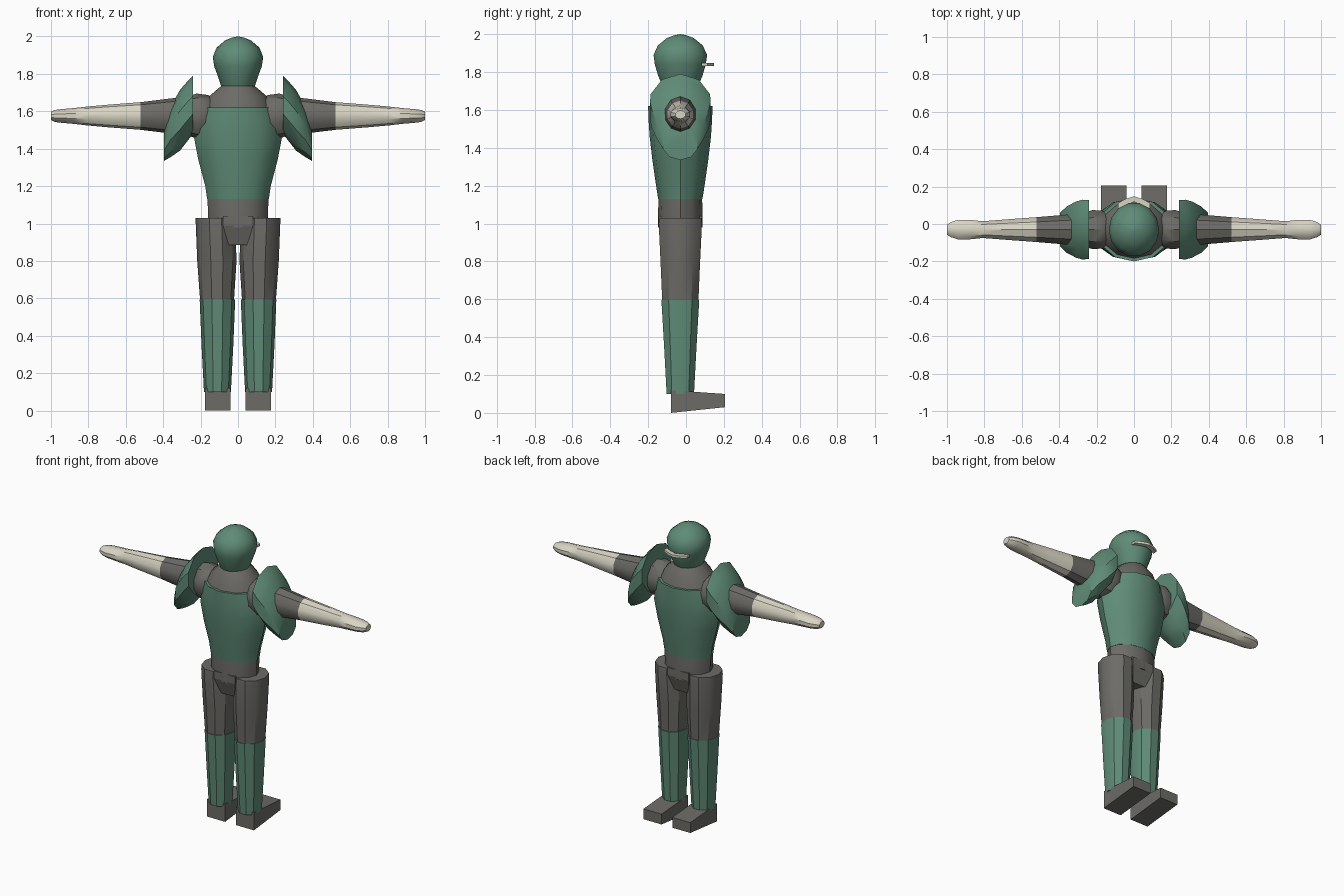
import bpy
import bmesh
from math import cos, sin, pi, radians, sqrt

cube = bpy.data.objects.get("Cube")
if cube:
    bpy.data.objects.remove(cube, do_unlink=True)


def material(name, color):
    m = bpy.data.materials.new(name)
    m.use_nodes = True
    m.diffuse_color = (*color, 1)
    m.node_tree.nodes["Principled BSDF"].inputs["Base Color"].default_value = (*color, 1)
    return m


GREEN = material("armour_green", (0.115, 0.26, 0.185))
GREY = material("suit_grey", (0.15, 0.147, 0.135))
CREAM = material("cream", (0.69, 0.66, 0.55))
CY = -0.03       # depth of the body's centre line
ARM_Z = 1.575    # height of the arm's centre line


def finish(name, bm, mat, smooth=35):
    bmesh.ops.recalc_face_normals(bm, faces=bm.faces)
    mesh = bpy.data.meshes.new(name)
    bm.to_mesh(mesh)
    bm.free()
    obj = bpy.data.objects.new(name, mesh)
    bpy.context.collection.objects.link(obj)
    mesh.materials.append(mat)
    if smooth:
        bpy.ops.object.select_all(action='DESELECT')
        obj.select_set(True)
        bpy.context.view_layer.objects.active = obj
        bpy.ops.object.shade_smooth_by_angle(angle=radians(smooth))
    return obj


def loft(name, mat, rings, axis="Z", n=12, phase=0.0, smooth=35):
    """Skin elliptical rings (along, centre_a, centre_b, radius_a, radius_b)."""
    bm = bmesh.new()
    loops = []
    for t, a, b, ra, rb in rings:
        loop = []
        for i in range(n):
            ang = phase + 2 * pi * i / n
            u, v = a + ra * cos(ang), b + rb * sin(ang)
            loop.append(bm.verts.new((u, v, t) if axis == "Z" else (t, u, v)))
        loops.append(loop)
    for lo, hi in zip(loops, loops[1:]):
        for i in range(n):
            j = (i + 1) % n
            bm.faces.new((lo[i], lo[j], hi[j], hi[i]))
    bm.faces.new(loops[0])
    bm.faces.new(loops[-1])
    return finish(name, bm, mat, smooth)


def body(name, mat, rows, **kw):
    """Loft around the body's centre line from (height, half width, half depth)."""
    return loft(name, mat, [(z, 0, CY, rx, ry) for z, rx, ry in rows], **kw)


# Head and neck
body("head", GREEN, [(1.735, 0.09, 0.1), (1.78, 0.105, 0.12), (1.84, 0.127, 0.138),
                     (1.89, 0.135, 0.145), (1.94, 0.115, 0.122), (1.98, 0.068, 0.072),
                     (1.995, 0.03, 0.03), (2.0, 0.002, 0.002)], n=14)
body("neck", CREAM, [(1.69, 0.08, 0.085), (1.75, 0.08, 0.085)])

# Visor: thin curved strip on the +y side of the head
bm = bmesh.new()
steps = 4
rows = []
for i in range(steps + 1):
    f = 2 * i / steps - 1
    x, y = 0.085 * f, 0.148 - 0.035 * abs(f) ** 1.4
    rows.append([bm.verts.new((x, y - d, z)) for d, z in
                 ((0, 1.833), (0, 1.849), (0.03, 1.849), (0.03, 1.833))])
for p, q in zip(rows, rows[1:]):
    for k in range(4):
        bm.faces.new((p[k], p[(k + 1) % 4], q[(k + 1) % 4], q[k]))
bm.faces.new(rows[0])
bm.faces.new(rows[-1])
finish("visor", bm, CREAM, 0)

# Torso, waist and crotch
body("collar", GREY, [(1.6, 0.19, 0.16), (1.68, 0.155, 0.135), (1.735, 0.09, 0.1)])
body("chest_armour", GREEN, [(1.13, 0.165, 0.117), (1.2, 0.175, 0.128), (1.34, 0.212, 0.148),
                             (1.46, 0.235, 0.162), (1.55, 0.225, 0.168), (1.62, 0.2, 0.17)])
body("waist", GREY, [(0.98, 0.155, 0.118), (1.03, 0.16, 0.118), (1.14, 0.163, 0.115)])
r = sqrt(2)
body("crotch", GREY, [(0.885, 0.05 * r, 0.08 * r), (0.99, 0.08 * r, 0.115 * r),
                      (1.04, 0.08 * r, 0.115 * r)], n=4, phase=pi / 4, smooth=0)

for side, s in (("left", 1), ("right", -1)):
    # Leg
    loft(side + "_thigh", GREY, [(0.58, s * 0.112, CY, 0.09, 0.1),
                                 (0.8, s * 0.113, CY, 0.105, 0.11),
                                 (1.0, s * 0.12, CY, 0.106, 0.12),
                                 (1.03, s * 0.12, CY, 0.106, 0.116)], n=10)
    loft(side + "_shin", GREEN, [(0.1, s * 0.11, CY, 0.072, 0.076),
                                 (0.35, s * 0.11, CY, 0.085, 0.09),
                                 (0.595, s * 0.11, CY, 0.095, 0.105)], n=10)

    # Foot: a box tapering towards the toe
    bm = bmesh.new()
    bmesh.ops.create_cube(bm, size=1)
    for v in bm.verts:
        toe, top = v.co.y > 0, v.co.z > 0
        v.co.x = s * 0.108 + v.co.x * 0.135
        v.co.y = 0.205 if toe else -0.08
        v.co.z = (0.1 if top else 0.03) if toe else (0.12 if top else 0)
    finish(side + "_foot", bm, GREY, 0)

    # Arm, lofted outwards along x
    def arm(name, mat, rows):
        loft(side + name, mat, [(s * x, CY, ARM_Z, ry, rz) for x, ry, rz in rows],
             axis="X", n=10, phase=pi / 10)

    arm("_shoulder", GREY, [(0.13, 0.08, 0.085), (0.16, 0.105, 0.112),
                            (0.22, 0.11, 0.12), (0.27, 0.095, 0.105)])
    arm("_upper_arm", GREY, [(0.24, 0.09, 0.1), (0.35, 0.085, 0.095), (0.52, 0.07, 0.074)])
    arm("_forearm", CREAM, [(0.52, 0.07, 0.074), (0.7, 0.056, 0.06), (0.81, 0.047, 0.05),
                            (0.88, 0.055, 0.042), (0.94, 0.055, 0.037),
                            (0.98, 0.042, 0.032), (1.0, 0.028, 0.022)])

    # Shoulder plate: leaning barrel given as (x, bottom, top, half depth)
    plate = [(0.24, 1.48, 1.79, 0.165), (0.275, 1.435, 1.755, 0.168), (0.31, 1.39, 1.715, 0.158),
             (0.36, 1.355, 1.625, 0.13), (0.395, 1.335, 1.5, 0.095)]
    loft(side + "_shoulder_plate", GREEN,
         [(s * x, CY, (lo + hi) / 2, d, (hi - lo) / 2) for x, lo, hi, d in plate],
         axis="X", n=10, phase=pi / 2)
